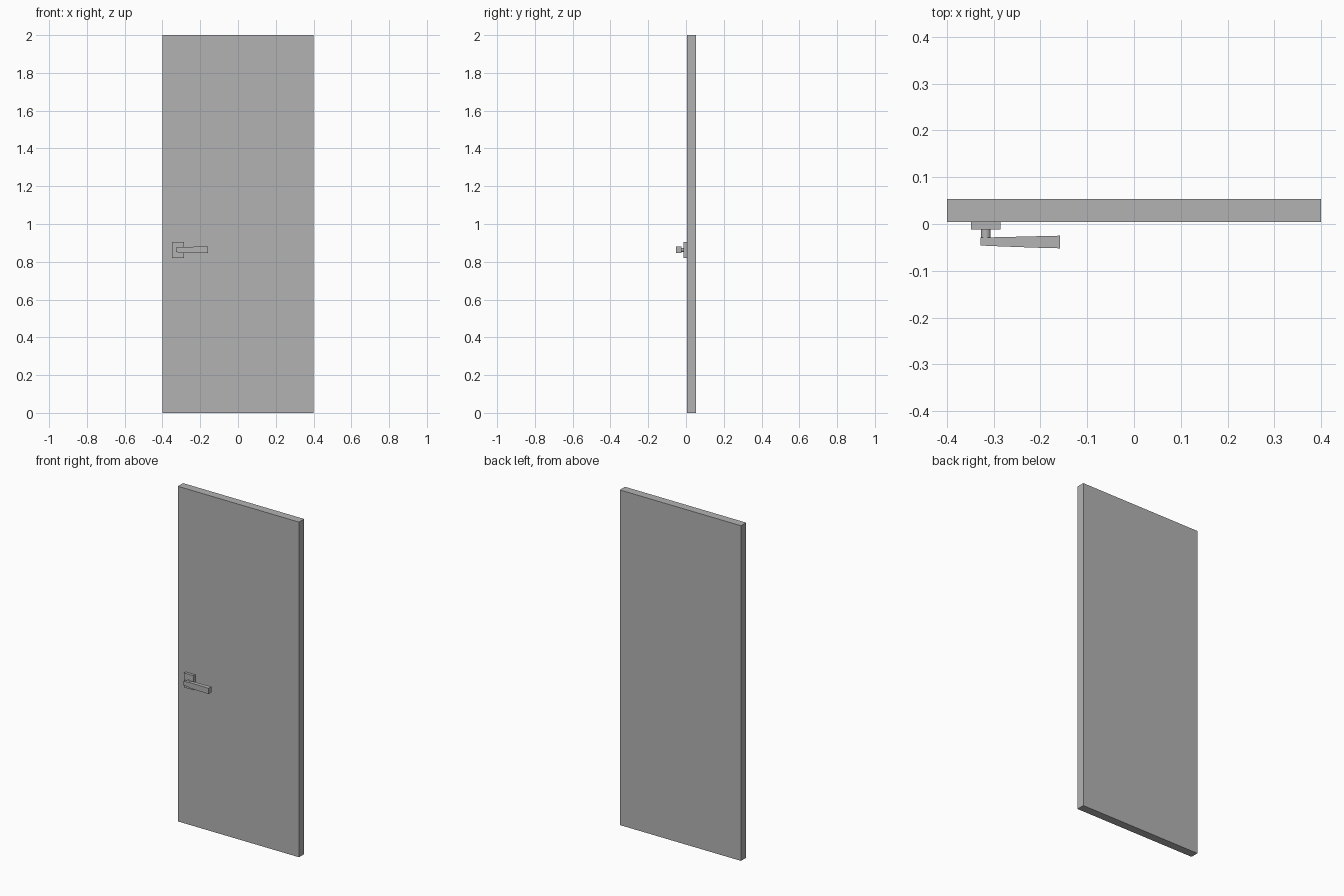
import bpy
import bmesh

cube = bpy.data.objects.get("Cube")
if cube:
    bpy.data.objects.remove(cube, do_unlink=True)

grey = bpy.data.materials.new("plain grey")
grey.use_nodes = True
colour = (0.45, 0.45, 0.45, 1)
grey.diffuse_color = colour
grey.node_tree.nodes["Principled BSDF"].inputs["Base Color"].default_value = colour


def loft(name, sections):
    """Box-like solid through rectangles given as (x, y0, y1, z0, z1)."""
    bm = bmesh.new()
    rings = [[bm.verts.new((x, y, z)) for y, z in
              ((y0, z0), (y1, z0), (y1, z1), (y0, z1))]
             for x, y0, y1, z0, z1 in sections]
    bm.faces.new(rings[0])
    bm.faces.new(rings[-1])
    for a, b in zip(rings, rings[1:]):
        for i in range(4):
            j = (i + 1) % 4
            bm.faces.new((a[i], a[j], b[j], b[i]))
    bmesh.ops.recalc_face_normals(bm, faces=bm.faces)
    mesh = bpy.data.meshes.new(name)
    bm.to_mesh(mesh)
    bm.free()
    mesh.materials.append(grey)
    obj = bpy.data.objects.new(name, mesh)
    bpy.context.collection.objects.link(obj)
    return obj


def box(name, x0, x1, *sides):
    return loft(name, [(x0, *sides), (x1, *sides)])


# Door slab and handle backplate
box("door_panel", -0.4, 0.4, 0.004, 0.053, 0, 2)
box("handle_backplate", -0.349, -0.285, -0.012, 0.004, 0.82, 0.906)

# Round spindle joining the backplate to the lever
bpy.ops.mesh.primitive_cylinder_add(vertices=16, radius=0.0105, depth=0.026,
                                    location=(-0.317, -0.021, 0.863),
                                    rotation=(1.570796, 0, 0))
spindle = bpy.context.object
spindle.name = "handle_spindle"
spindle.data.materials.append(grey)
bpy.ops.object.shade_smooth_by_angle()

# Lever, thickening towards its free end
loft("handle_lever", [
    (-0.328, -0.046, -0.029, 0.851, 0.875),
    (-0.282, -0.048, -0.028, 0.847, 0.879),
    (-0.200, -0.051, -0.026, 0.846, 0.880),
    (-0.158, -0.052, -0.025, 0.846, 0.880),
])
